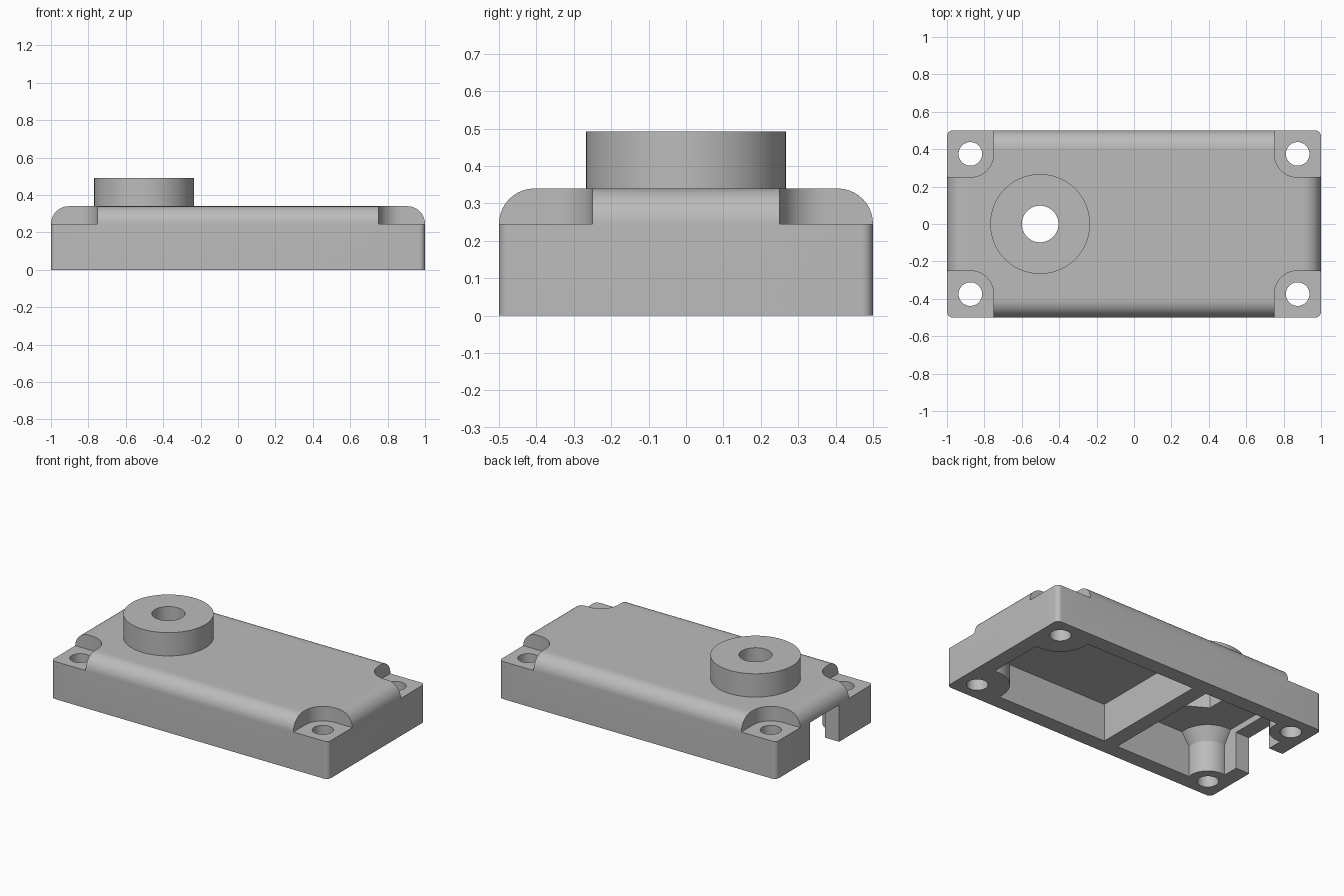
import bpy
import bmesh
from mathutils import Matrix, Vector

if "Cube" in bpy.data.objects:
    bpy.data.objects.remove(bpy.data.objects["Cube"], do_unlink=True)

grey = bpy.data.materials.new("matte_grey")
grey.use_nodes = True
grey.diffuse_color = (0.5, 0.5, 0.5, 1)
grey.node_tree.nodes["Principled BSDF"].inputs["Base Color"].default_value = (0.5, 0.5, 0.5, 1)


def finish(name, bm):
    mesh = bpy.data.meshes.new(name)
    bm.to_mesh(mesh)
    bm.free()
    mesh.materials.append(grey)
    obj = bpy.data.objects.new(name, mesh)
    bpy.context.collection.objects.link(obj)
    return obj


def box(name, xs, ys, zs, upright=0, top=0):
    """Box with optional rounding of its upright or its top edges."""
    bm = bmesh.new()
    bmesh.ops.create_cube(bm, size=1)
    lo, hi = Vector((xs[0], ys[0], zs[0])), Vector((xs[1], ys[1], zs[1]))
    bmesh.ops.scale(bm, vec=hi - lo, verts=bm.verts)
    bmesh.ops.translate(bm, vec=(lo + hi) / 2, verts=bm.verts)
    if upright:
        edges = [e for e in bm.edges if abs(e.verts[0].co.z - e.verts[1].co.z) > 0.01]
        bmesh.ops.bevel(bm, geom=edges, offset=upright, segments=10, profile=0.5, affect='EDGES')
    if top:
        edges = [e for e in bm.edges if all(v.co.z > zs[1] - 0.001 for v in e.verts)]
        bmesh.ops.bevel(bm, geom=edges, offset=top, segments=10, profile=0.5, affect='EDGES')
    return finish(name, bm)


def rod(name, x, y, z0, z1, r0, r1=None, sides=48):
    """Upright cylinder, cone or polygonal prism."""
    bm = bmesh.new()
    bmesh.ops.create_cone(bm, cap_ends=True, segments=sides, radius1=r0,
                          radius2=r0 if r1 is None else r1, depth=z1 - z0,
                          matrix=Matrix.Translation((x, y, (z0 + z1) / 2)))
    return finish(name, bm)


def combine(target, tool, operation='DIFFERENCE'):
    """Apply a boolean and discard the tool."""
    mod = target.modifiers.new("cut", 'BOOLEAN')
    mod.object, mod.operation, mod.solver = tool, operation, 'EXACT'
    bpy.context.view_layer.objects.active = target
    bpy.ops.object.modifier_apply(modifier=mod.name)
    bpy.data.objects.remove(tool, do_unlink=True)


# Cover with rounded top edges and slightly rounded upright corners
cover = box("enclosure_cover", (-1, 1), (-0.5, 0.5), (0, 0.34), top=0.095)
combine(cover, box("outline", (-1, 1), (-0.5, 0.5), (-0.1, 0.6), upright=0.03), 'INTERSECT')

# Large compartment, with thick screw posts left standing at its end
large = box("large_cavity", (-0.11, 0.9), (-0.4, 0.4), (-0.1, 0.245))
for side in (-1, 1):
    combine(large, rod("post", 0.875, side * 0.375, -0.2, 0.4, 0.19))
combine(cover, large)

# Small compartment, with posts that flare out toward the ceiling
small = box("small_cavity", (-0.9, -0.21), (-0.4, 0.4), (-0.1, 0.28))
for side in (-1, 1):
    y = side * 0.375
    combine(small, rod("post", -0.875, y, -0.2, 0.4, 0.125))
    combine(small, rod("flare", -0.875, y, 0.2, 0.3, 0.125, 0.19))
combine(cover, small)

# Cable slot in the end wall
combine(cover, box("slot", (-1.1, -0.85), (-0.15, 0.15), (-0.1, 0.24)))

# Corner recesses and screw holes
for sx in (-1, 1):
    for sy in (-1, 1):
        xs = sorted((sx * 0.75, sx * 1.25))
        ys = sorted((sy * 0.25, sy * 0.75))
        combine(cover, box("recess", xs, ys, (0.245, 0.6), upright=0.125))
        combine(cover, rod("screw_hole", sx * 0.875, sy * 0.375, -0.1, 0.5, 0.063))

# Round boss with a hexagonal pocket beneath and a through hole
combine(cover, rod("boss", -0.502, 0, 0.3, 0.492, 0.267, sides=64), 'UNION')
combine(cover, rod("hex_pocket", -0.502, 0, 0.2, 0.38, 0.165, sides=6))
combine(cover, rod("boss_hole", -0.502, 0, 0.1, 0.6, 0.098))

# Smooth curved faces while keeping crisp edges
bpy.ops.object.select_all(action='DESELECT')
cover.select_set(True)
bpy.context.view_layer.objects.active = cover
bpy.ops.object.shade_smooth_by_angle(angle=0.5)
